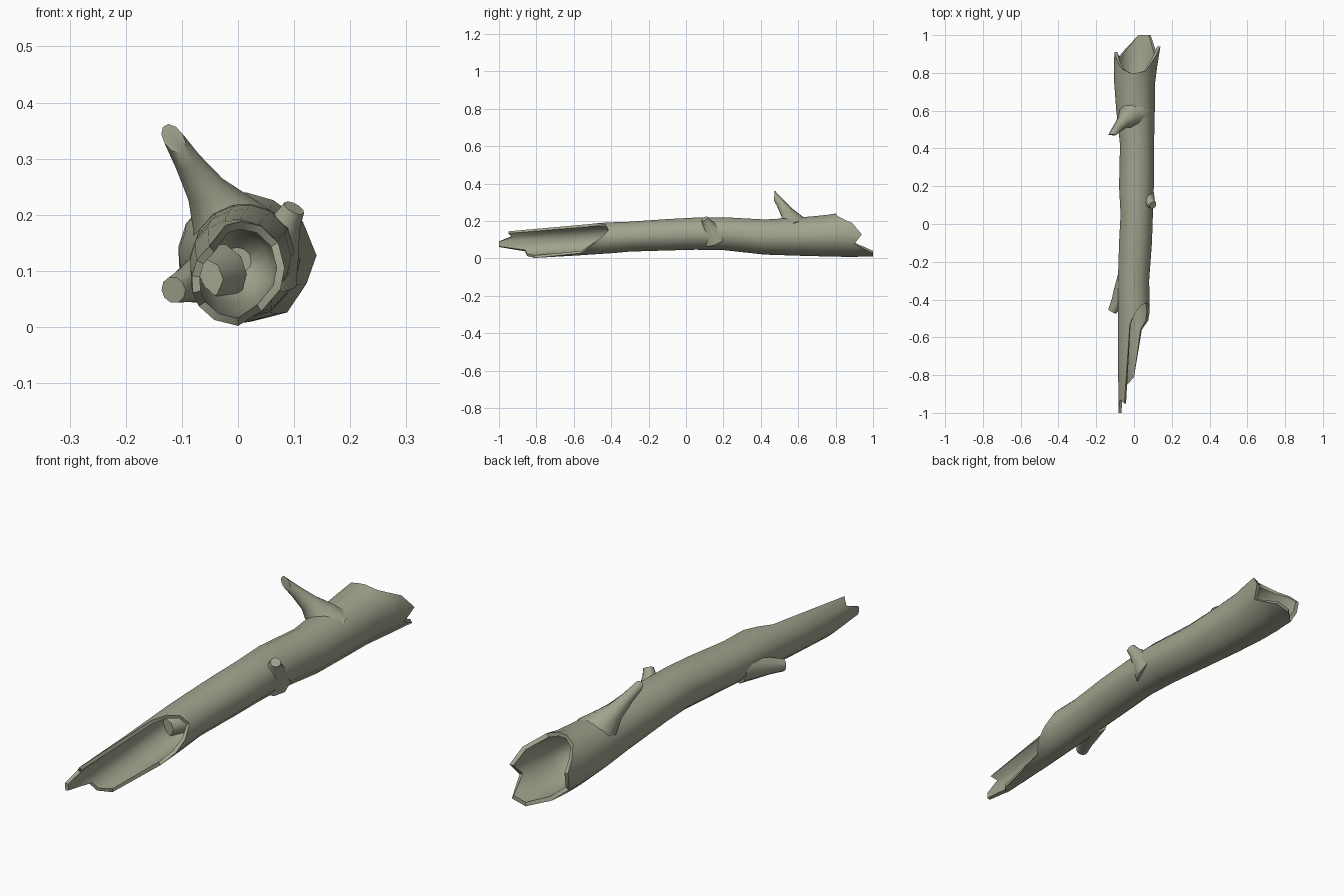
import bpy
import bmesh
from math import cos, sin, radians, pi
from mathutils import Vector

default_cube = bpy.data.objects.get("Cube")
if default_cube:
    bpy.data.objects.remove(default_cube, do_unlink=True)

# One weathered bark colour for every part
bark = bpy.data.materials.new("grey_green_bark")
bark.use_nodes = True
bark_colour = (0.36, 0.37, 0.27, 1)
bark.diffuse_color = bark_colour
bark_shader = bark.node_tree.nodes["Principled BSDF"]
bark_shader.inputs["Base Color"].default_value = bark_colour
bark_shader.inputs["Roughness"].default_value = 0.9

# Trunk outline along its length: y, left x, right x, bottom z, top z
OUTLINE = [
    (-1, -.083, .085, 0, .16),
    (-.8, -.085, .085, .002, .165),
    (-.42, -.086, .083, .025, .192),
    (-.3, -.086, .08, .036, .196),
    (-.1, -.08, .095, .042, .21),
    (.05, -.072, .1, .046, .218),
    (.2, -.08, .105, .044, .22),
    (.42, -.075, .106, .02, .208),
    (.6, -.095, .11, .014, .218),
    (.75, -.106, .112, .01, .232),
    (.85, -.108, .125, .007, .248),
    (1, -.1, .15, .01, .245),
]

# Broken ends: angle around the trunk, front end y, back end y
BREAKS = [
    (0, -.46, .94), (30, -.415, .89), (60, -.43, .81), (85, -.47, .8),
    (104, -.53, .8), (128, -.95, .82), (152, -.93, .87), (172, -1, .91),
    (194, -1, .9), (214, -.86, .88), (240, -.85, .93), (270, -.81, 1),
    (300, -.56, 1), (335, -.51, .9),
]


def trunk_point(angle, y, scale):
    """Point on the trunk surface, shrunk towards the centre by scale."""
    for low, high in zip(OUTLINE, OUTLINE[1:]):
        if y <= high[0]:
            break
    t = (y - low[0]) / (high[0] - low[0])
    _, left, right, bottom, top = [a + (b - a) * t for a, b in zip(low, high)]
    a = radians(angle)
    return Vector(((left + right + (right - left) * scale * cos(a)) / 2, y,
                   (bottom + top + (top - bottom) * scale * sin(a)) / 2))


def skin_rings(name, rings):
    """Join rings of points into one closed, smooth object."""
    bm = bmesh.new()
    loops = [[bm.verts.new(p) for p in ring] for ring in rings]
    count = len(loops[0])
    for first, second in zip(loops, loops[1:]):
        for i in range(count):
            j = (i + 1) % count
            bm.faces.new((first[i], first[j], second[j], second[i]))
    bm.faces.new(loops[0])
    bm.faces.new(loops[-1])
    bmesh.ops.recalc_face_normals(bm, faces=bm.faces)
    mesh = bpy.data.meshes.new(name)
    bm.to_mesh(mesh)
    bm.free()
    obj = bpy.data.objects.new(name, mesh)
    bpy.context.collection.objects.link(obj)
    mesh.materials.append(bark)
    bpy.ops.object.select_all(action="DESELECT")
    obj.select_set(True)
    bpy.context.view_layer.objects.active = obj
    bpy.ops.object.shade_smooth_by_angle(angle=radians(40))
    return obj


def trunk_ring(y, scale):
    return [trunk_point(angle, y, scale) for angle, _, _ in BREAKS]


def broken_ring(end, inner_y, amount, scale):
    """Ring blended from a straight one at inner_y to the broken edge."""
    return [trunk_point(b[0], inner_y + (b[end] - inner_y) * amount, scale)
            for b in BREAKS]


FRONT, BACK = 1, 2
WALL = 0.83
FRONT_START, BACK_START = -.38, .75

# Trunk: front hollow, front rim, bark, back rim, back hollow
rings = [trunk_ring(-.27, .3), trunk_ring(-.3, .65), trunk_ring(FRONT_START, WALL)]
rings += [broken_ring(FRONT, FRONT_START, f, WALL) for f in (.5, 1)]
rings += [broken_ring(FRONT, FRONT_START, f, 1) for f in (1, .5)]
rings.append(trunk_ring(FRONT_START, 1))
rings += [trunk_ring(row[0], 1) for row in OUTLINE[3:9]]
rings.append(trunk_ring(BACK_START, 1))
rings += [broken_ring(BACK, BACK_START, f, 1) for f in (.5, 1)]
rings += [broken_ring(BACK, BACK_START, f, WALL + .03) for f in (1, .5)]
rings += [trunk_ring(BACK_START, WALL), trunk_ring(.68, .65), trunk_ring(.65, .3)]
skin_rings("hollow_trunk", rings)


def add_branch(name, path, cut_normal=None, sides=10):
    """Flared branch along (point, radius) pairs, with an optional slanted tip."""
    points = [Vector(p) for p, _ in path]
    rings = []
    for i, (_, radius) in enumerate(path):
        axis = points[min(i + 1, len(path) - 1)] - points[max(i - 1, 0)]
        axis.normalize()
        side = axis.cross(Vector((0, 1, 0))).normalized()
        up = axis.cross(side)
        ring = []
        for k in range(sides):
            a = 2 * pi * k / sides
            offset = (side * cos(a) + up * sin(a)) * radius
            if cut_normal and i == len(path) - 1:
                normal = Vector(cut_normal)
                offset -= axis * offset.dot(normal) / axis.dot(normal)
            ring.append(points[i] + offset)
        rings.append(ring)
    return skin_rings(name, rings)


# Long broken branch rising from the back half
add_branch("long_branch", [
    ((0, .585, .15), .09),
    ((-.028, .565, .2), .06),
    ((-.058, .54, .245), .036),
    ((-.09, .505, .295), .024),
    ((-.115, .472, .336), .018),
], cut_normal=(0, -1, .1))

# Short knot on the left side
add_branch("left_knot", [
    ((.04, .155, .11), .075),
    ((.07, .13, .158), .045),
    ((.087, .112, .188), .026),
    ((.1, .1, .212), .02),
])

# Short knot on the right side, trimmed flush with the front hollow
right_knot = add_branch("right_knot", [
    ((-.035, -.29, .095), .055),
    ((-.065, -.36, .085), .044),
    ((-.09, -.415, .075), .032),
    ((-.115, -.463, .066), .024),
])
bore = skin_rings("hollow_cutter", [trunk_ring(y, .9) for y in (-.6, -.42, FRONT_START)])
bore.hide_render = True
bore.hide_viewport = True
trim = right_knot.modifiers.new("trim", "BOOLEAN")
trim.operation = "DIFFERENCE"
trim.solver = "EXACT"
trim.object = bore
